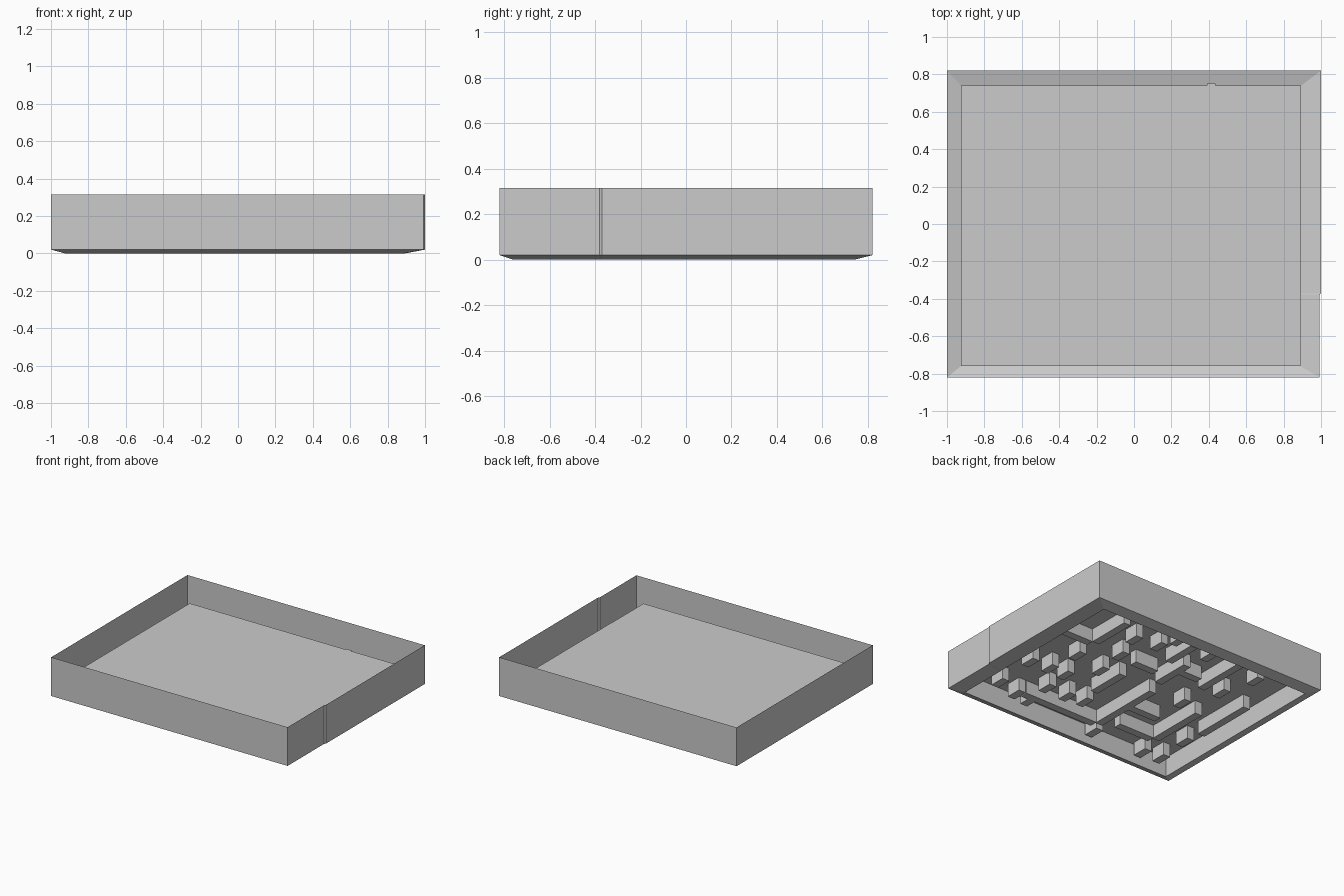
import bpy, bmesh

if "Cube" in bpy.data.objects:
    bpy.data.objects.remove(bpy.data.objects["Cube"])

RIM, LIP, DECK, BAR_LOW = 0.315, 0.02, 0.15, 0.05


def finish(bm, name):
    mesh = bpy.data.meshes.new(name)
    bm.to_mesh(mesh)
    bm.free()
    obj = bpy.data.objects.new(name, mesh)
    bpy.context.collection.objects.link(obj)
    return obj


def add_loop(bm, outline, z):
    return [bm.verts.new((x, y, z)) for x, y in outline]


def bridge(bm, a, b):
    n = len(a)
    for i in range(n):
        bm.faces.new((a[i], a[(i + 1) % n], b[(i + 1) % n], b[i]))


# Thin tray shell: upright walls, shallow sloped rim, raised deck
outer = [(-1, -0.82), (0.992, -0.82), (0.992, -0.38), (1, -0.37), (1, 0.82), (-1, 0.82)]
inner = [(-0.925, -0.76), (0.89, -0.76), (0.89, -0.38), (0.892, -0.37), (0.893, 0.74), (-0.925, 0.74)]
bm = bmesh.new()
levels = [(outer, RIM), (outer, LIP), (inner, 0), (inner, DECK)]
loops = [add_loop(bm, outline, z) for outline, z in levels]
for upper, lower in zip(loops, loops[1:]):
    bridge(bm, lower, upper)
bm.faces.new(loops[-1])
finish(bm, "tray_shell")


# Maze bars hanging under the deck, open where they meet it
def add_bar(bm, x0, x1, y0, y1):
    outline = [(x0, y0), (x1, y0), (x1, y1), (x0, y1)]
    low = add_loop(bm, outline, BAR_LOW)
    high = add_loop(bm, outline, DECK)
    bridge(bm, low, high)
    bm.faces.new(low[::-1])


T = 0.06
bm = bmesh.new()
# Bars running front to back: x, y start, y end
for x, y0, y1 in [(0.61, 0.28, 0.62), (0.05, 0.40, 0.67), (-0.08, 0.13, 0.44),
                  (-0.36, 0.26, 0.70), (-0.13, -0.57, 0.01), (-0.57, -0.48, -0.02),
                  (-0.77, -0.23, 0.26), (0.18, -0.25, 0.06)]:
    add_bar(bm, x - T, x, y0, y1)
# Bars running left to right: y, x start, x end
for y, x0, x1 in [(-0.56, -0.13, 0.50), (0.28, 0.61, 0.85), (0.37, -0.30, -0.14),
                  (-0.47, -0.57, -0.27), (-0.23, -0.43, -0.19), (0.26, 0.0, 0.20)]:
    add_bar(bm, x0, x1, y - T, y)
# Short stubs
for x, y in [(0.57, -0.62), (0.44, -0.64), (0.46, -0.42), (0.28, -0.42), (0.14, -0.40),
             (0.62, -0.20), (0.48, -0.20), (-0.18, -0.68), (-0.62, -0.68), (-0.77, -0.66),
             (-0.75, -0.38), (-0.39, 0.02), (-0.51, 0.30), (-0.58, 0.58), (-0.12, 0.63),
             (0.24, 0.52), (0.59, 0.06), (0.33, 0.0), (0.36, 0.25), (0.43, 0.48),
             (0.78, -0.22), (0.76, -0.57), (0.18, 0.66)]:
    add_bar(bm, x - T, x, y - 0.06, y + 0.06)
bmesh.ops.recalc_face_normals(bm, faces=bm.faces[:])
finish(bm, "maze_bars")

# Small notch on the back edge of the deck
bm = bmesh.new()
add_bar(bm, 0.39, 0.435, 0.738, 0.75)
bm.faces.new([v for v in bm.verts if v.co.z > 0.1])
finish(bm, "edge_notch")
